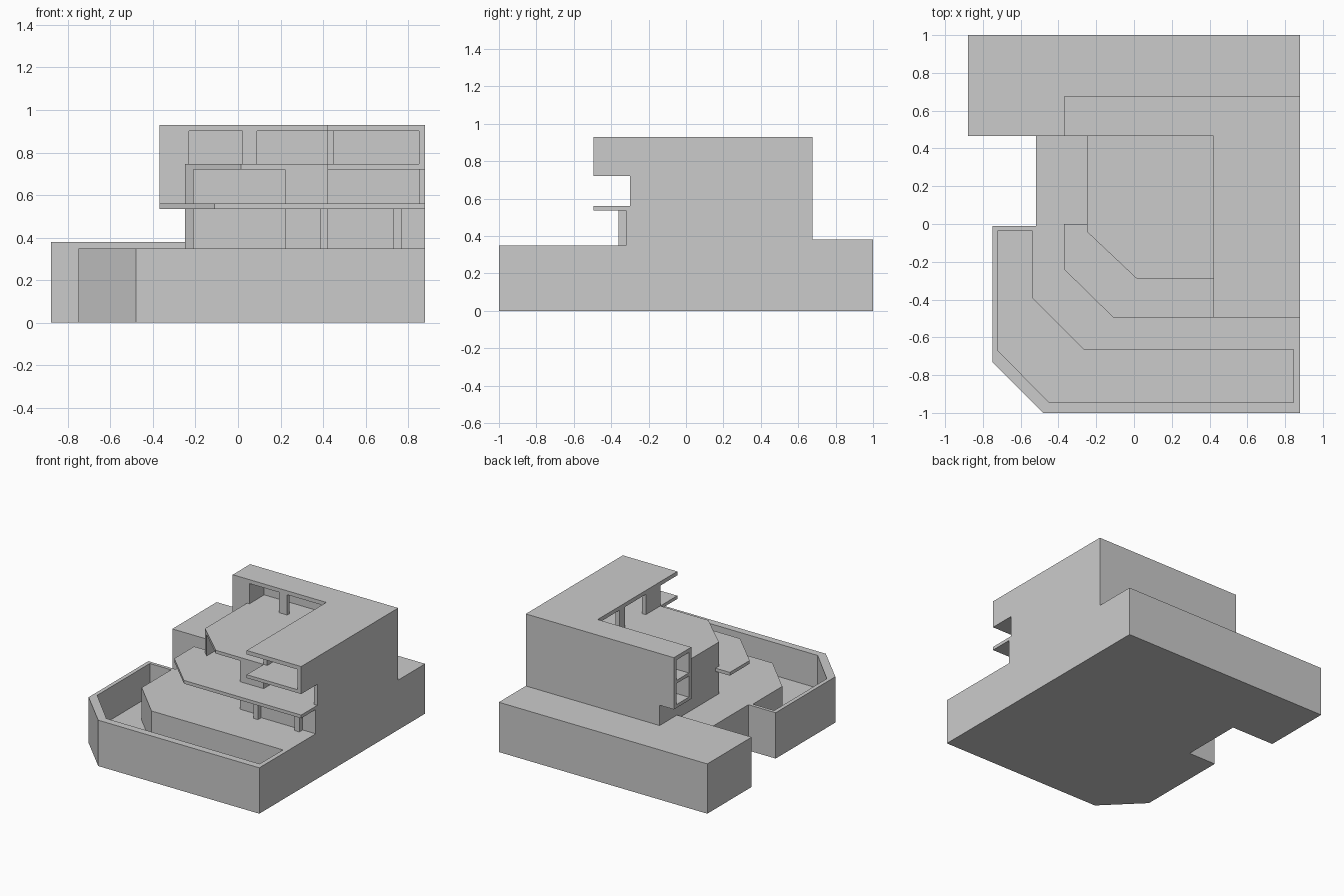
import bpy, bmesh

if "Cube" in bpy.data.objects:
    bpy.data.objects.remove(bpy.data.objects["Cube"])


def prism(name, pts, z0, z1):
    """Vertical prism from a plan outline."""
    bm = bmesh.new()
    face = bm.faces.new([bm.verts.new((x, y, z0)) for x, y in pts])
    up = bmesh.ops.extrude_face_region(bm, geom=[face])["geom"]
    bmesh.ops.translate(bm, vec=(0, 0, z1 - z0),
                        verts=[v for v in up if isinstance(v, bmesh.types.BMVert)])
    bmesh.ops.recalc_face_normals(bm, faces=bm.faces)
    me = bpy.data.meshes.new(name)
    bm.to_mesh(me)
    bm.free()
    ob = bpy.data.objects.new(name, me)
    bpy.context.collection.objects.link(ob)
    return ob


def box(name, x0, y0, x1, y1, z0, z1):
    return prism(name, [(x0, y0), (x1, y0), (x1, y1), (x0, y1)], z0, z1)


def cut(ob, cutter):
    """Subtract a cutter and remove it."""
    mod = ob.modifiers.new("cut", 'BOOLEAN')
    mod.operation = 'DIFFERENCE'
    mod.solver = 'EXACT'
    mod.object = cutter
    bpy.context.view_layer.objects.active = ob
    bpy.ops.object.modifier_apply(modifier=mod.name)
    bpy.data.objects.remove(cutter)


# Storey heights
G0, G1, M0, M1, T0, T1, TOP = 0.35, 0.535, 0.56, 0.72, 0.745, 0.90, 0.93
FRONT = -0.495

# Base with sunken trough along the front and left edges
base = prism("base", [(-.75, -.01), (-.75, -.73), (-.48, -1), (.88, -1),
                      (.88, .465), (-.52, .465), (-.52, -.01)], 0, G0)
cut(base, prism("trough_cutter", [(-.72, -.035), (-.72, -.67), (-.45, -.945), (.845, -.945),
                                  (.845, -.665), (-.265, -.665), (-.54, -.39), (-.54, -.035)],
                0.10, 0.5))
box("rear_block", -.88, .465, .88, 1, 0, 0.38)

# Ground storey with an open corner room
ground = prism("ground_storey", [(-.25, -.04), (.015, -.29), (.42, -.29), (.42, -.32),
                                 (.88, -.32), (.88, .675), (-.25, .675)], G0, G1)
cut(ground, box("room_cutter", -.21, -.5, .22, .2, G0 - .1, G1 + .1))
for i, (a, b) in enumerate([(.385, .42), (.73, .77)]):
    box(f"porch_post_{i + 1}", a, -.36, b, -.32, G0, G1)

# Projecting balcony slab
prism("balcony_slab", [(-.37, 0), (-.37, -.24), (-.11, FRONT), (.88, FRONT), (.88, .675),
                       (-.37, .675), (-.37, .465), (-.25, .465), (-.25, 0)], G1, M0)

# Middle storey: corner room, right room, side balcony recess
middle = prism("middle_storey", [(-.25, -.04), (.015, -.29), (.42, -.29), (.42, -.30), (.88, -.30),
                                 (.88, .675), (-.37, .675), (-.37, .465), (-.25, .465)], M0, M1)
for r in [(-.21, -.5, .22, .2), (.42, -.5, .85, .2), (-.5, .495, -.26, .645)]:
    cut(middle, box("room_cutter", *r, M0 - .1, M1 + .1))

# Roof terrace slab, also the floor of the top storey
prism("terrace_slab", [(-.25, -.04), (.015, -.29), (.42, -.29), (.42, FRONT), (.88, FRONT),
                       (.88, .675), (-.37, .675), (-.37, .465), (-.25, .465)], M1, T0)

# Top storey walls and pillars around the terrace
walls = {
    "right_wall": (.85, FRONT, .88, .675),
    "rear_wall": (-.37, .645, .85, .675),
    "end_wall": (-.37, .465, -.23, .495),
    "partition": (-.26, .495, -.23, .645),
    "rear_pillar": (.02, .465, .09, .495),
    "side_pillar": (.42, .135, .45, .205),
    "side_wall": (.42, -.29, .45, -.115),
}
for name, r in walls.items():
    box("top_" + name, *r, T0, T1)

# L-shaped roof
prism("roof", [(.42, FRONT), (.88, FRONT), (.88, .675), (-.37, .675),
               (-.37, .465), (.42, .465)], T1, TOP)
